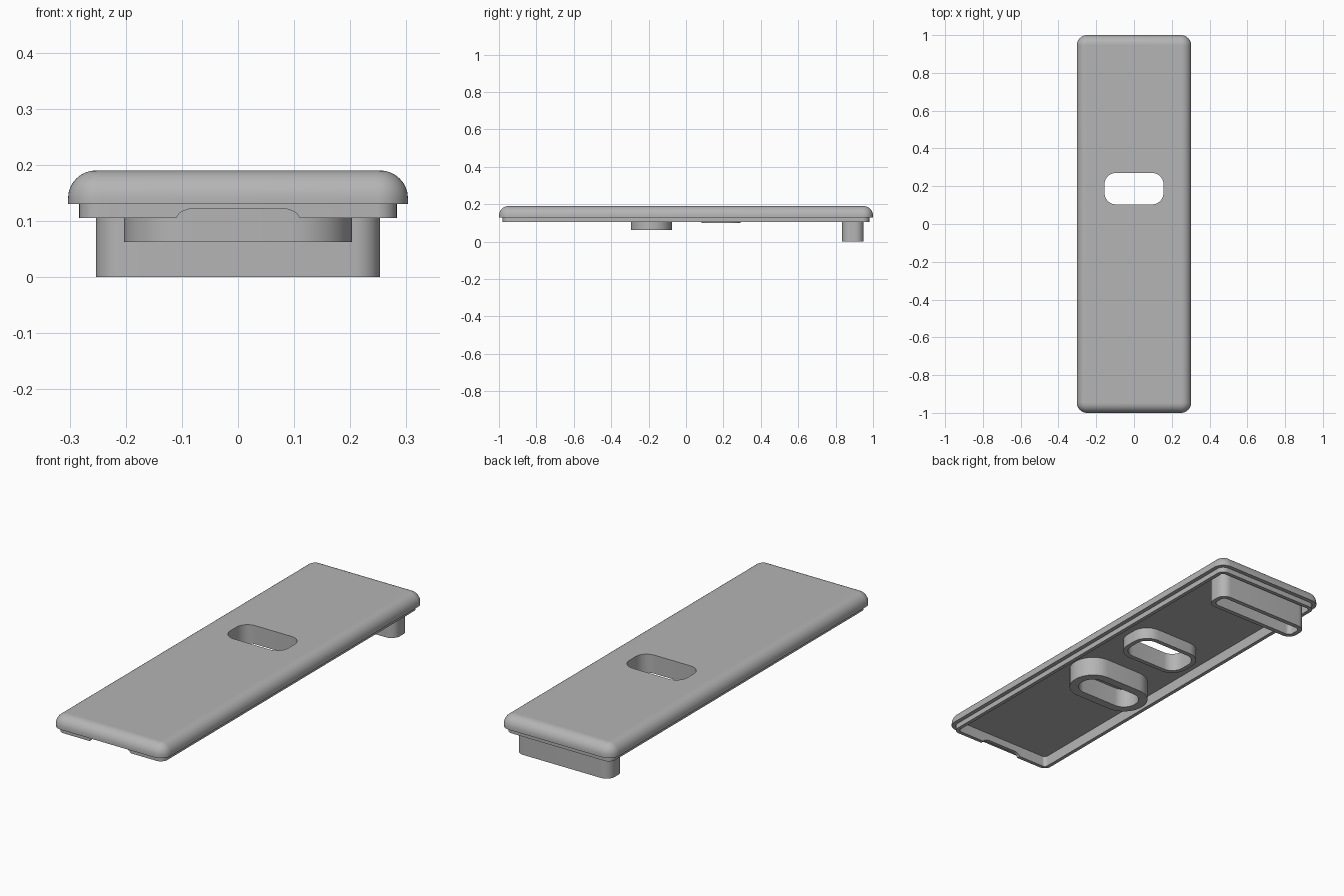
import bpy, bmesh
from math import sin, cos, pi

if "Cube" in bpy.data.objects:
    bpy.data.objects.remove(bpy.data.objects["Cube"], do_unlink=True)

grey = bpy.data.materials.new("plain grey")
grey.use_nodes = True
grey.diffuse_color = (0.46, 0.46, 0.46, 1)
grey.node_tree.nodes["Principled BSDF"].inputs["Base Color"].default_value = (0.46, 0.46, 0.46, 1)

STEPS = 10


def outline(hx, hy, r, z, cy=0.0):
    """Rounded rectangle as a loop of points at height z."""
    pts = []
    for q, (sx, sy) in enumerate(((1, 1), (-1, 1), (-1, -1), (1, -1))):
        for i in range(STEPS + 1):
            a = (q + i / STEPS) * pi / 2
            pts.append((sx * (hx - r) + r * cos(a), cy + sy * (hy - r) + r * sin(a), z))
    return pts


def finish(name, bm):
    bmesh.ops.recalc_face_normals(bm, faces=bm.faces)
    mesh = bpy.data.meshes.new(name)
    bm.to_mesh(mesh)
    bm.free()
    mesh.materials.append(grey)
    ob = bpy.data.objects.new(name, mesh)
    bpy.context.collection.objects.link(ob)
    return ob


def closed_loft(name, loops):
    """Skin successive loops and join the last one to the first."""
    bm = bmesh.new()
    rows = [[bm.verts.new(p) for p in loop] for loop in loops]
    n = len(rows[0])
    for k, row in enumerate(rows):
        nxt = rows[(k + 1) % len(rows)]
        for i in range(n):
            j = (i + 1) % n
            bm.faces.new((row[i], row[j], nxt[j], nxt[i]))
    return finish(name, bm)


def smooth(ob):
    bpy.ops.object.select_all(action='DESELECT')
    ob.select_set(True)
    bpy.context.view_layer.objects.active = ob
    bpy.ops.object.shade_smooth_by_angle(angle=pi / 6)


# Cover: hollow shell with lip, rounded top and a collared through slot
HX, HY, CORNER, FILLET = 0.303, 1.0, 0.055, 0.05
CEILING, LIP, FLANGE, TOP = 0.157, 0.105, 0.13, 0.19
SLOT_Y = 0.187


def inset(d, z):
    return outline(HX - d, HY - d, CORNER - d, z)


loops = [inset(0.038, CEILING), inset(0.038, LIP), inset(0.02, LIP),
         inset(0.02, FLANGE), inset(0, FLANGE)]
for i in range(9):
    a = i / 8 * pi / 2
    loops.append(inset(FILLET * (1 - cos(a)), TOP - FILLET * (1 - sin(a))))
loops += [inset(FILLET + 0.003, TOP),
          outline(0.156, 0.083, 0.06, TOP, SLOT_Y),
          outline(0.156, 0.083, 0.06, 0.1, SLOT_Y),
          outline(0.178, 0.105, 0.082, 0.1, SLOT_Y),
          outline(0.178, 0.105, 0.082, CEILING, SLOT_Y)]
cover = closed_loft("cover", loops)

# Pry notch with rounded shoulders, cut through the front lip
half = [(0.11, 0.09), (0.11, LIP)]
for i in range(1, 7):
    a = i / 6 * pi / 4
    half.append((0.078 + 0.045 * sin(pi / 4 - a), 0.077 + 0.045 * cos(pi / 4 - a)))
profile = half + [(-x, z) for x, z in reversed(half)]
bm = bmesh.new()
face = bm.faces.new([bm.verts.new((x, -1.1, z)) for x, z in profile])
grown = bmesh.ops.extrude_face_region(bm, geom=[face])["geom"]
bmesh.ops.translate(bm, vec=(0, 0.2, 0),
                    verts=[v for v in grown if isinstance(v, bmesh.types.BMVert)])
cutter = finish("notch_cutter", bm)
cutter.hide_render = True
cut = cover.modifiers.new("notch", 'BOOLEAN')
cut.operation, cut.solver, cut.object = 'DIFFERENCE', 'EXACT', cutter
bpy.context.view_layer.objects.active = cover
bpy.ops.object.modifier_apply(modifier=cut.name)
bpy.data.objects.remove(cutter, do_unlink=True)
smooth(cover)


# Hollow bosses hanging from the ceiling
def boss(name, hx, hy, r, wall, bottom, cy):
    top = CEILING + 0.004
    inner = (hx - wall, hy - wall, r - wall)
    smooth(closed_loft(name, [outline(hx, hy, r, top, cy), outline(hx, hy, r, bottom, cy),
                              outline(*inner, bottom, cy), outline(*inner, CEILING - 0.001, cy)]))


boss("middle_boss", 0.203, 0.11, 0.108, 0.042, 0.062, -0.185)
boss("rear_boss", 0.253, 0.058, 0.045, 0.022, 0.0, 0.892)
